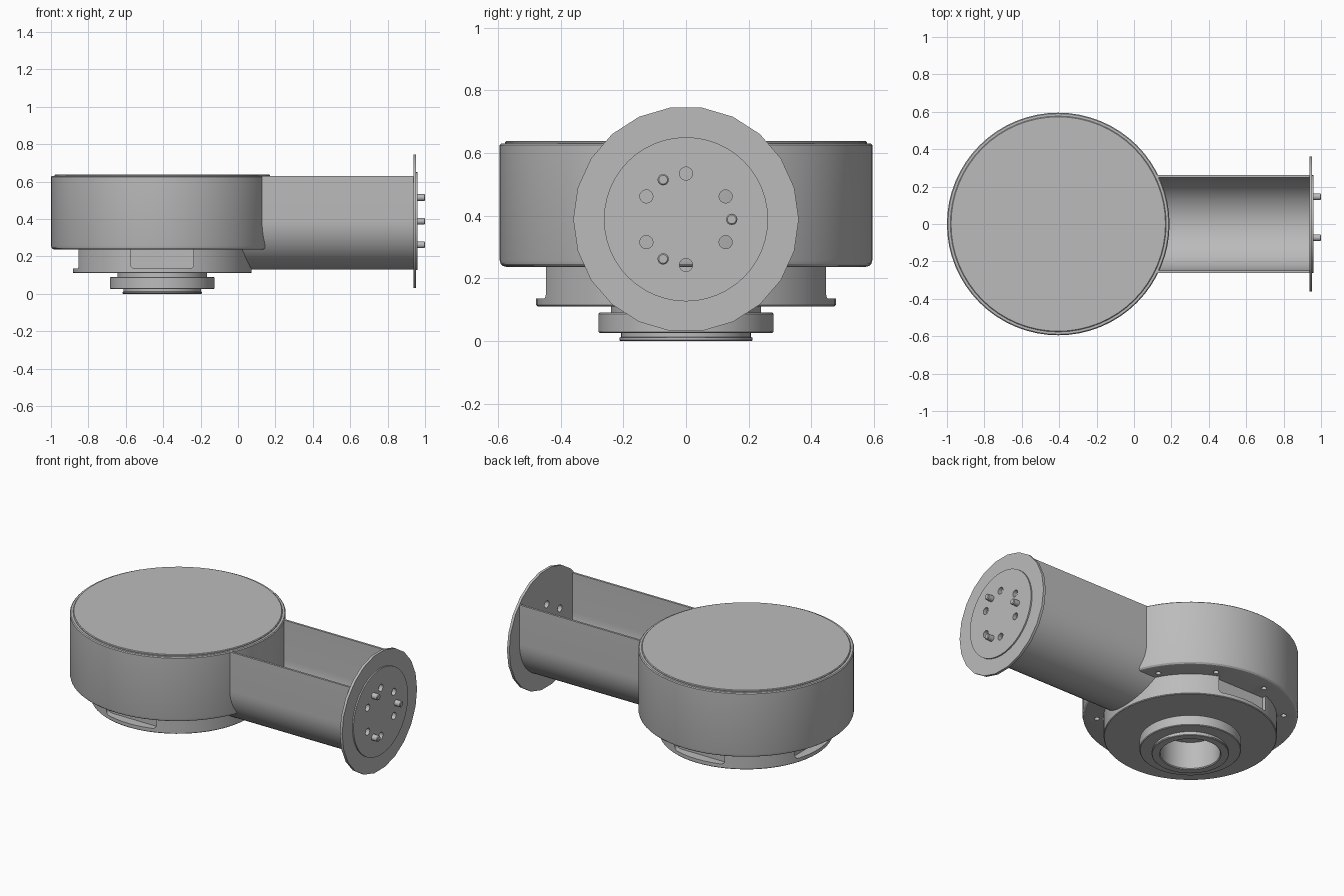
import bpy, bmesh, math
from mathutils import Matrix, Vector

if "Cube" in bpy.data.objects:
    bpy.data.objects.remove(bpy.data.objects["Cube"])

CX = -0.405      # drum axis
PZ = 0.388       # end plate axis height

metal = bpy.data.materials.new("light_grey")
metal.diffuse_color = (0.5, 0.5, 0.5, 1)
metal.use_nodes = True
metal.node_tree.nodes["Principled BSDF"].inputs["Base Color"].default_value = metal.diffuse_color


def finish(name, bm, angle=30):
    bmesh.ops.remove_doubles(bm, verts=bm.verts, dist=1e-5)
    bmesh.ops.recalc_face_normals(bm, faces=bm.faces)
    me = bpy.data.meshes.new(name)
    bm.to_mesh(me)
    bm.free()
    me.materials.append(metal)
    ob = bpy.data.objects.new(name, me)
    bpy.context.collection.objects.link(ob)
    smooth(ob, angle)
    return ob


def smooth(ob, angle=30):
    bpy.ops.object.select_all(action='DESELECT')
    ob.select_set(True)
    bpy.context.view_layer.objects.active = ob
    bpy.ops.object.shade_smooth_by_angle(angle=math.radians(angle))


def lathe(name, profile, segs=64, closed=False):
    """Revolve (radius, z) points around the drum axis."""
    bm = bmesh.new()
    vs = [bm.verts.new((r, 0, z)) for r, z in profile]
    es = [bm.edges.new(p) for p in zip(vs, vs[1:])]
    if closed:
        es.append(bm.edges.new((vs[-1], vs[0])))
    bmesh.ops.spin(bm, geom=vs + es, cent=(0, 0, 0), axis=(0, 0, 1),
                   angle=math.tau, steps=segs, use_duplicate=False)
    bmesh.ops.translate(bm, verts=bm.verts, vec=(CX, 0, 0))
    return finish(name, bm)


def cylinder(bm, centre, r, depth, axis='Z', segs=16):
    rot = Matrix.Rotation(math.pi / 2, 4, 'Y') if axis == 'X' else Matrix()
    bmesh.ops.create_cone(bm, cap_ends=True, segments=segs, radius1=r, radius2=r,
                          depth=depth, matrix=Matrix.Translation(centre) @ rot)


def cut(ob, bm):
    """Subtract the cutter mesh and remove it."""
    cutter = finish("cutter", bm)
    cutter.hide_render = True
    mod = ob.modifiers.new("cut", 'BOOLEAN')
    mod.operation, mod.solver, mod.object = 'DIFFERENCE', 'EXACT', cutter
    bpy.context.view_layer.objects.active = ob
    bpy.ops.object.modifier_apply(modifier=mod.name)
    bpy.data.objects.remove(cutter)
    smooth(ob)


# Main drum with rounded lower edge and bolt holes underneath
drum = lathe("drum", [(0, 0.63), (0.59, 0.63), (0.595, 0.625), (0.595, 0.258),
                      (0.592, 0.246), (0.585, 0.239), (0.573, 0.236), (0, 0.236)])
bm = bmesh.new()
for k in range(9):
    a = math.radians(30 + 36 * k)
    cylinder(bm, (CX + 0.515 * math.cos(a), 0.515 * math.sin(a), 0.24), 0.015, 0.08)
cut(drum, bm)

lathe("lid", [(0, 0.638), (0.573, 0.638), (0.577, 0.634), (0.577, 0.62), (0, 0.62)])

# Lower housing with a blind bore and three side pockets
housing = lathe("lower_housing", [(0, 0.245), (0.478, 0.245), (0.478, 0.114),
                                  (0.474, 0.11), (0.165, 0.11), (0.165, 0.17), (0, 0.17)])
bm = bmesh.new()
for deg in (90, 180, 270):
    part = bmesh.new()
    bmesh.ops.create_cube(part, size=1, matrix=Matrix.Translation((0.51, 0, 0.2))
                          @ Matrix.Diagonal((0.18, 0.336, 0.13, 1)))
    lower = [e for e in part.edges if all(v.co.z < 0.2 for v in e.verts)
             and abs(e.verts[0].co.y - e.verts[1].co.y) < 0.01]
    bmesh.ops.bevel(part, geom=lower, offset=0.02, segments=4, profile=0.5,
                    affect='EDGES')
    part.transform(Matrix.Translation((CX, 0, 0))
                   @ Matrix.Rotation(math.radians(deg), 4, 'Z'))
    tmp = bpy.data.meshes.new("pocket")
    part.to_mesh(tmp)
    part.free()
    bm.from_mesh(tmp)
    bpy.data.meshes.remove(tmp)
cut(housing, bm)

# Stepped mounting collar
lathe("mounting_collar", [(0.24, 0.112), (0.24, 0.09), (0.276, 0.09), (0.28, 0.086),
                          (0.28, 0.029), (0.276, 0.025), (0.207, 0.025), (0.207, 0.012),
                          (0.213, 0.01), (0.213, 0.003), (0.21, 0), (0.17, 0),
                          (0.165, 0.005), (0.165, 0.112)], closed=True)


# Arm: open-topped U channel running from the housing to the end plate
def u_section(r, top):
    arc = [(-r * math.cos(math.pi * i / 32), 0.392 - r * math.sin(math.pi * i / 32))
           for i in range(33)]
    return [(-r, top)] + arc + [(r, top)]


outer, inner = u_section(0.262, 0.63), u_section(0.249, 0.63)
bm = bmesh.new()
rings = [[[bm.verts.new((x, y, z)) for y, z in sec] for sec in (outer, inner)]
         for x in (0.0, 0.942)]
n = len(outer)
(o0, i0), (o1, i1) = rings
for k in range(n - 1):
    for a, b in ((o0, o1), (i0, i1), (o0, i0), (o1, i1)):
        bm.faces.new((a[k], a[k + 1], b[k + 1], b[k]))
for k in (0, n - 1):
    bm.faces.new((o0[k], o1[k], i1[k], i0[k]))
finish("arm_channel", bm)


def hole_cutter():
    b = bmesh.new()
    for deg in (30, 90, 150, 210, 270, 330):
        a = math.radians(deg)
        cylinder(b, (0.95, 0.146 * math.cos(a), PZ + 0.146 * math.sin(a)), 0.021, 0.1, 'X')
    return b


# End plate and its raised face, drilled through
for name, x, r, depth, segs in (("end_plate", 0.945, 0.36, 0.016, 22),
                                ("end_plate_face", 0.956, 0.262, 0.010, 48)):
    bm = bmesh.new()
    cylinder(bm, (x, 0, PZ), r, depth, 'X', segs)
    cut(finish(name, bm), hole_cutter())

# Locating pins with chamfered tips
for i, deg in enumerate((0, 120, 240)):
    a = math.radians(deg)
    bm = bmesh.new()
    cylinder(bm, (0.975, 0.146 * math.cos(a), PZ + 0.146 * math.sin(a)), 0.018, 0.05, 'X')
    tip = [e for e in bm.edges if all(v.co.x > 0.99 for v in e.verts)]
    bmesh.ops.bevel(bm, geom=tip, offset=0.004, segments=1, affect='EDGES')
    finish("locating_pin_%d" % (i + 1), bm)
